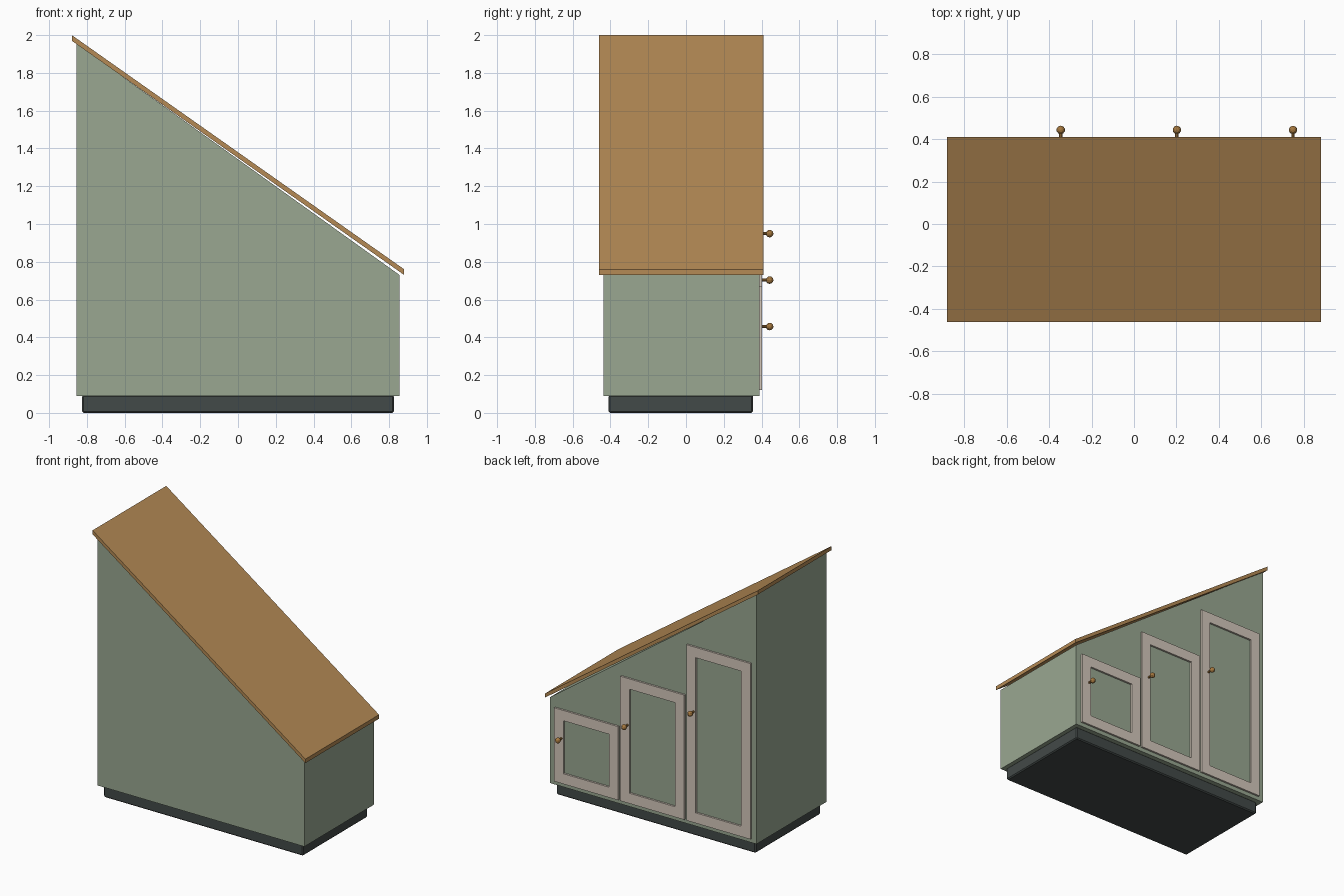
import bpy, bmesh, math

if "Cube" in bpy.data.objects:
    bpy.data.objects.remove(bpy.data.objects["Cube"])


def material(name, col):
    m = bpy.data.materials.new(name)
    m.diffuse_color = (*col, 1)
    m.use_nodes = True
    m.node_tree.nodes["Principled BSDF"].inputs["Base Color"].default_value = m.diffuse_color
    return m


GREEN = material("sage_green", (0.32, 0.39, 0.285))
WOOD = material("warm_wood", (0.46, 0.255, 0.09))
CREAM = material("pale_trim", (0.66, 0.58, 0.50))
DARK = material("dark_plinth", (0.055, 0.067, 0.065))
BRASS = material("aged_brass", (0.38, 0.19, 0.05))


def finish(name, bm, mat):
    bmesh.ops.recalc_face_normals(bm, faces=bm.faces[:])
    me = bpy.data.meshes.new(name)
    bm.to_mesh(me)
    bm.free()
    me.materials.append(mat)
    ob = bpy.data.objects.new(name, me)
    bpy.context.collection.objects.link(ob)
    return ob


def prism(name, profile, y0, y1, mat):
    """Extrude an x-z profile from y0 to y1."""
    bm = bmesh.new()
    a = [bm.verts.new((x, y0, z)) for x, z in profile]
    b = [bm.verts.new((x, y1, z)) for x, z in profile]
    n = len(profile)
    bm.faces.new(a)
    bm.faces.new(b[::-1])
    for i in range(n):
        j = (i + 1) % n
        bm.faces.new((a[i], b[i], b[j], a[j]))
    return finish(name, bm, mat)


def rect(x0, x1, z0, z1):
    return [(x0, z0), (x1, z0), (x1, z1), (x0, z1)]


def frame(name, cx, w, z0, z1, border, y0, y1, mat):
    """Rectangular door frame with an open centre."""
    bm = bmesh.new()
    outer = rect(cx - w / 2, cx + w / 2, z0, z1)
    inner = rect(cx - w / 2 + border, cx + w / 2 - border, z0 + border, z1 - border)
    loops = [[bm.verts.new((x, y, z)) for x, z in p]
             for p, y in ((outer, y0), (outer, y1), (inner, y1), (inner, y0))]
    for k in range(4):
        p, q = loops[k], loops[(k + 1) % 4]
        for i in range(4):
            j = (i + 1) % 4
            bm.faces.new((p[i], p[j], q[j], q[i]))
    return finish(name, bm, mat)


def knob(name, x, y, z, tip):
    """Round knob on a short stem pointing towards +y."""
    bpy.ops.mesh.primitive_uv_sphere_add(segments=10, ring_count=6, radius=0.02,
                                         location=(x, tip - 0.02, z))
    ball = bpy.context.object
    ball.name = name
    ball.data.materials.append(BRASS)
    length = tip - 0.02 - y
    bpy.ops.mesh.primitive_cylinder_add(vertices=8, radius=0.008, depth=length,
                                        location=(x, y + length / 2, z),
                                        rotation=(math.pi / 2, 0, 0))
    stem = bpy.context.object
    stem.name = name + "_stem"
    stem.data.materials.append(BRASS)


# Recessed plinth with small chamfered edges
plinth = prism("plinth", rect(-0.825, 0.825, 0, 0.095), -0.41, 0.355, DARK)
bev = plinth.modifiers.new("chamfer", "BEVEL")
bev.width = 0.008
bev.segments = 1

# Cabinet body with sloping top
prism("cabinet_body", [(-0.855, 0.09), (0.855, 0.09), (0.855, 0.73), (-0.855, 1.955)],
      -0.437, 0.388, GREEN)

# Sloping wooden top board
prism("sloping_top", [(-0.88, 1.97), (0.88, 0.73), (0.88, 0.76), (-0.88, 2.0)],
      -0.461, 0.409, WOOD)

# Three stepped doors on the back face, each with a knob
for i in range(3):
    cx = 0.545 - i * 0.547
    frame(f"door_frame_{i + 1}", cx, 0.53, 0.12, 0.67 + i * 0.382, 0.077,
          0.38, 0.402, CREAM)
    knob(f"door_knob_{i + 1}", cx + 0.204, 0.395, 0.457 + i * 0.246, 0.463)
